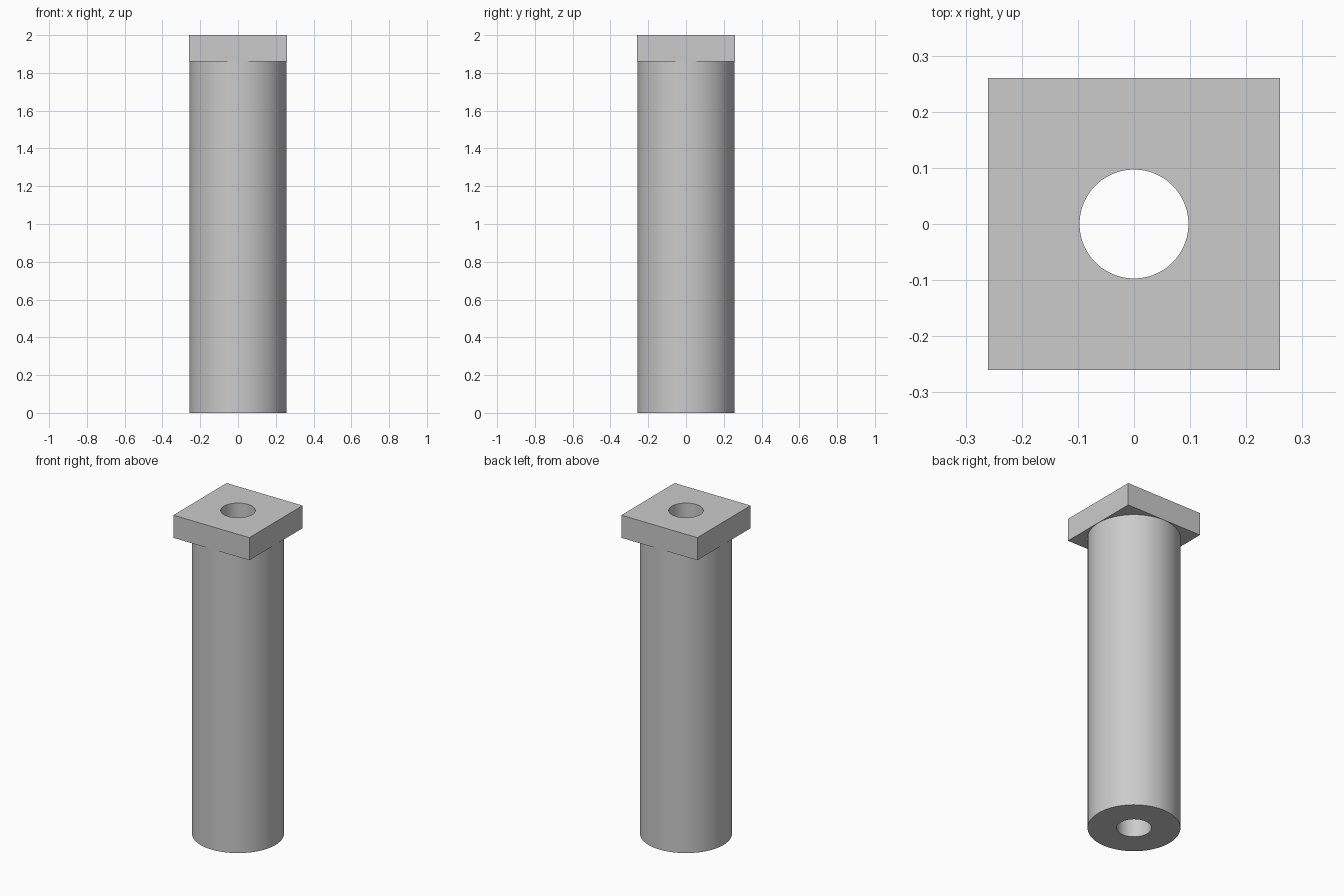
import bpy
import math

HALF, RADIUS, BORE = 0.26, 0.258, 0.097
HEAD_Z, TOP_Z = 1.86, 2.0
SIDES = 96

if "Cube" in bpy.data.objects:
    bpy.data.objects.remove(bpy.data.objects["Cube"])

grey = bpy.data.materials.new("plain grey")
grey.use_nodes = True
colour = (0.6, 0.6, 0.6, 1)
grey.diffuse_color = colour
grey.node_tree.nodes["Principled BSDF"].inputs["Base Color"].default_value = colour


def cylinder(name, radius, bottom, top):
    bpy.ops.mesh.primitive_cylinder_add(
        vertices=SIDES, radius=radius, depth=top - bottom,
        location=(0, 0, (bottom + top) / 2))
    obj = bpy.context.object
    obj.name = name
    obj.data.materials.append(grey)
    return obj


def boolean(obj, other, operation):
    mod = obj.modifiers.new(operation.lower(), "BOOLEAN")
    mod.operation = operation
    mod.solver = "EXACT"
    mod.object = other
    bpy.context.view_layer.objects.active = obj
    bpy.ops.object.modifier_apply(modifier=mod.name)
    bpy.data.objects.remove(other)


# Square head joined to the round shaft
bpy.ops.mesh.primitive_cube_add(size=1, location=(0, 0, (HEAD_Z + TOP_Z) / 2))
head = bpy.context.object
head.scale = (2 * HALF, 2 * HALF, TOP_Z - HEAD_Z)
bpy.ops.object.transform_apply(location=True, scale=True)
head.name = "square_headed_sleeve"
head.data.materials.append(grey)
boolean(head, cylinder("shaft", RADIUS, 0, (HEAD_Z + TOP_Z) / 2), "UNION")

# Bore running the whole length
boolean(head, cylinder("bore", BORE, -0.1, TOP_Z + 0.1), "DIFFERENCE")

# Smooth round walls, crisp edges
bpy.ops.object.select_all(action="DESELECT")
head.select_set(True)
bpy.context.view_layer.objects.active = head
bpy.ops.object.shade_smooth_by_angle(angle=math.radians(30))
